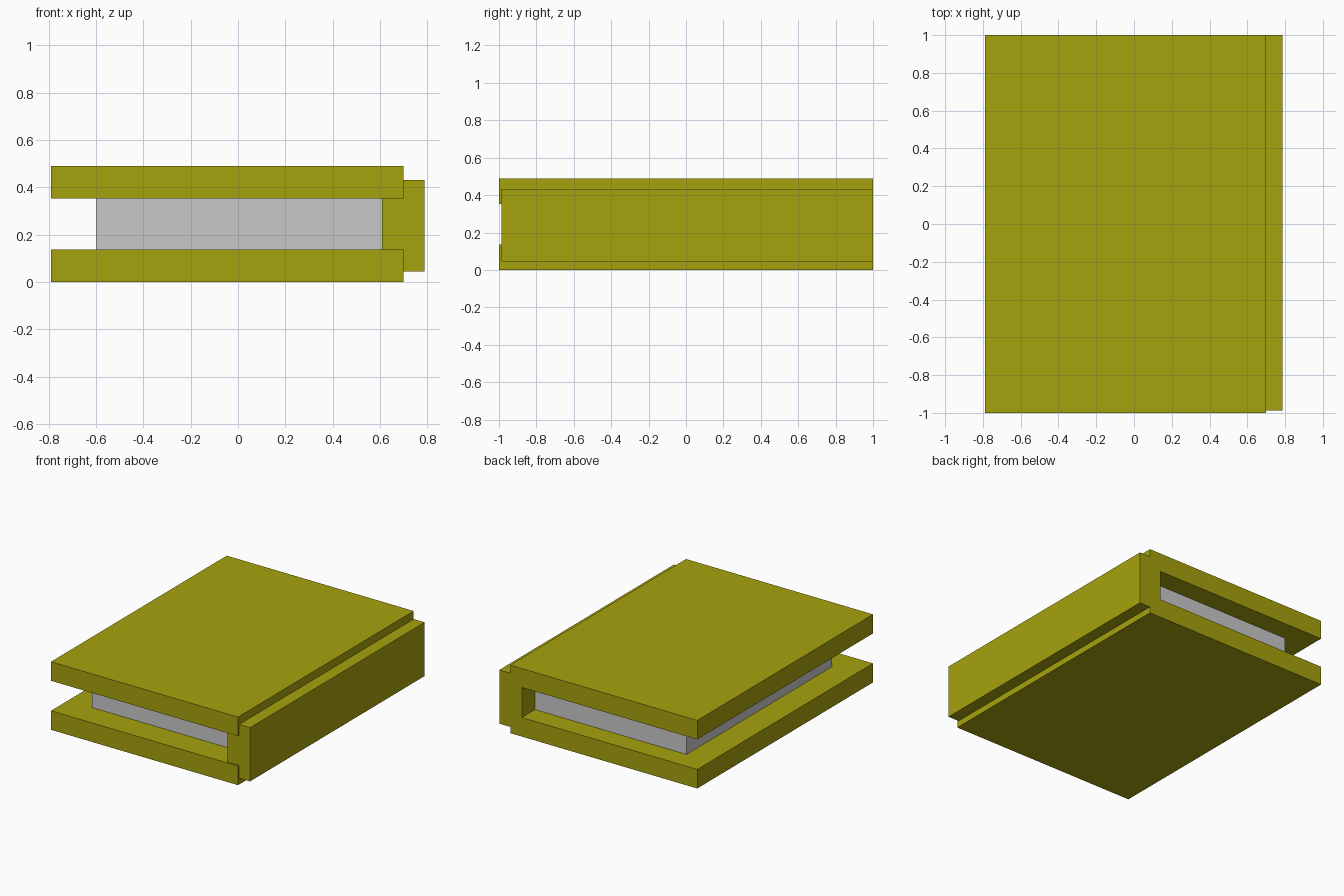
import bpy

cube = bpy.data.objects.get("Cube")
if cube:
    bpy.data.objects.remove(cube, do_unlink=True)


def make_material(name, color):
    mat = bpy.data.materials.new(name)
    mat.use_nodes = True
    mat.diffuse_color = color
    mat.node_tree.nodes["Principled BSDF"].inputs["Base Color"].default_value = color
    return mat


def box(name, low, high, mat):
    """Flat-faced box spanning two opposite corners."""
    center = [(a + b) / 2 for a, b in zip(low, high)]
    bpy.ops.mesh.primitive_cube_add(size=1, location=center)
    obj = bpy.context.object
    obj.name = name
    obj.scale = [b - a for a, b in zip(low, high)]
    bpy.ops.object.transform_apply(location=False, rotation=False, scale=True)
    obj.data.materials.append(mat)
    return obj


olive = make_material("olive cover", (0.381, 0.361, 0.004, 1))
grey = make_material("light grey paper", (0.584, 0.584, 0.584, 1))

HEIGHT = 0.49
BOARD = 0.137

# Two matching cover boards
for name, bottom in (("bottom_cover", 0), ("top_cover", HEIGHT - BOARD)):
    box(name, (-0.79, -1, bottom), (0.70, 1, bottom + BOARD), olive)

# Spine, set slightly back from the front edge of the boards
box("spine", (0.608, -0.987, 0.045), (0.787, 1, 0.432), olive)

# Page block between the boards
box("pages", (-0.60, -0.805, BOARD), (0.615, 0.85, HEIGHT - BOARD), grey)
